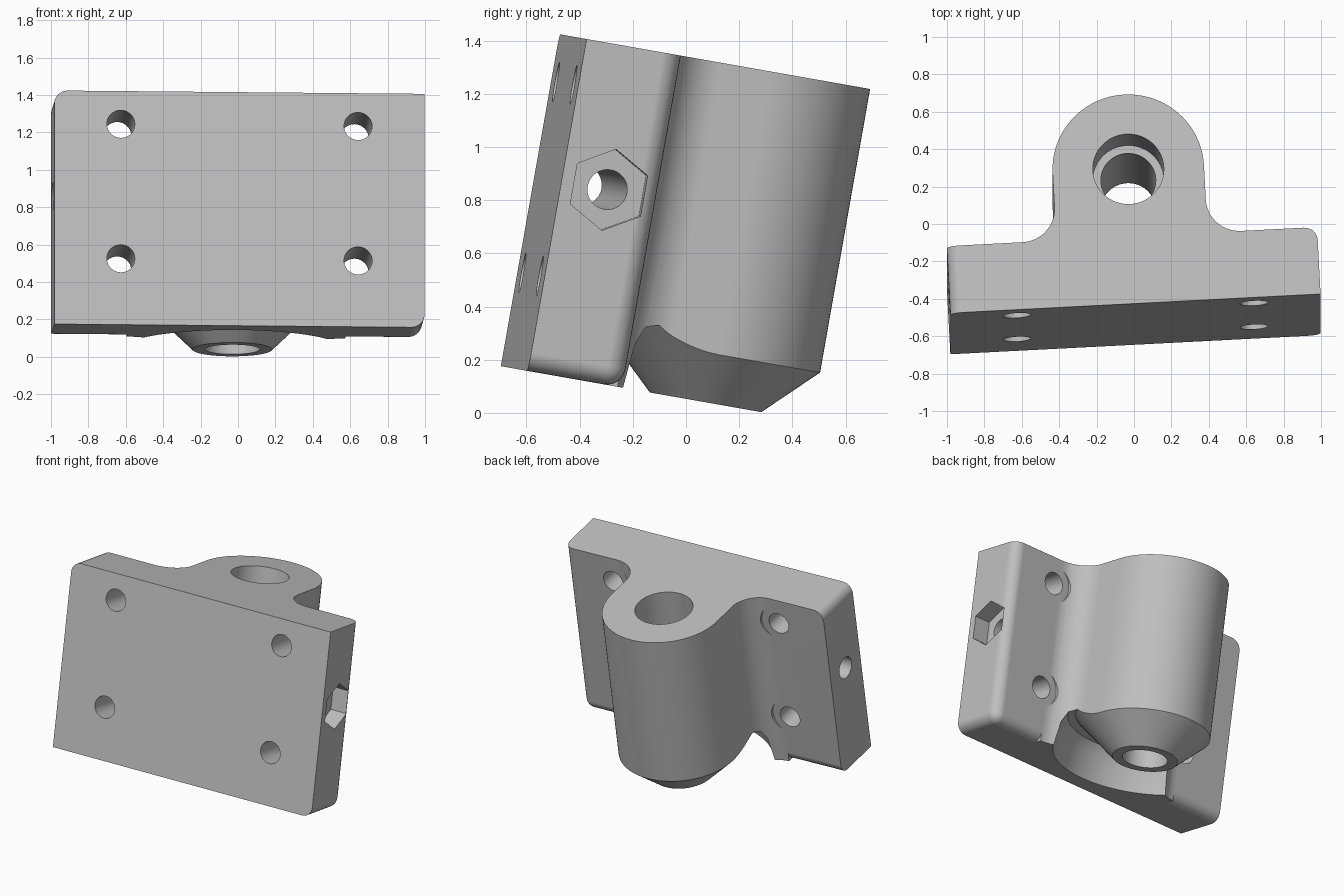
import bpy, bmesh, math
from mathutils import Matrix, Vector

cube = bpy.data.objects.get("Cube")
if cube:
    bpy.data.objects.remove(cube, do_unlink=True)

# Main dimensions, with the boss axis as the local origin
BOTTOM, TOP = 0.052, 1.32
HALF_WIDTH = 0.991
FRONT, BACK = -0.731, -0.367
BOSS_R, FILLET = 0.405, 0.18
HOLE_R = 0.075
MID_Z = 0.776

grey = bpy.data.materials.new("light_grey")
grey.use_nodes = True
grey.diffuse_color = (0.52, 0.52, 0.52, 1)
grey.node_tree.nodes["Principled BSDF"].inputs["Base Color"].default_value = (0.52, 0.52, 0.52, 1)


def to_object(name, bm):
    bmesh.ops.recalc_face_normals(bm, faces=bm.faces)
    mesh = bpy.data.meshes.new(name)
    bm.to_mesh(mesh)
    bm.free()
    mesh.materials.append(grey)
    obj = bpy.data.objects.new(name, mesh)
    bpy.context.collection.objects.link(obj)
    return obj


def cylinder(name, radius, start, end, sides=64):
    """Solid cylinder between two points."""
    start, end = Vector(start), Vector(end)
    axis = end - start
    bm = bmesh.new()
    turn = axis.to_track_quat('Z', 'Y').to_matrix().to_4x4()
    bmesh.ops.create_cone(bm, cap_ends=True, segments=sides, radius1=radius,
                          radius2=radius, depth=axis.length,
                          matrix=Matrix.Translation((start + end) / 2) @ turn)
    return to_object(name, bm)


def prism(name, outline, low, high):
    bm = bmesh.new()
    face = bm.faces.new([bm.verts.new((x, y, low)) for x, y in outline])
    new = bmesh.ops.extrude_face_region(bm, geom=[face])["geom"]
    bmesh.ops.translate(bm, vec=(0, 0, high - low),
                        verts=[g for g in new if isinstance(g, bmesh.types.BMVert)])
    return to_object(name, bm)


def ring(name, section, steps=96):
    """Closed cross-section (radius, z) turned around the z axis."""
    bm = bmesh.new()
    loops = []
    for i in range(steps):
        a = 2 * math.pi * i / steps
        loops.append([bm.verts.new((r * math.cos(a), r * math.sin(a), z)) for r, z in section])
    n = len(section)
    for i in range(steps):
        p, q = loops[i], loops[(i + 1) % steps]
        for j in range(n):
            k = (j + 1) % n
            bm.faces.new((p[j], p[k], q[k], q[j]))
    return to_object(name, bm)


def combine(target, tool, operation):
    tool.hide_render = True
    mod = target.modifiers.new(operation.lower(), 'BOOLEAN')
    mod.operation, mod.solver, mod.object = operation, 'EXACT', tool
    bpy.ops.object.select_all(action='DESELECT')
    bpy.context.view_layer.objects.active = target
    target.select_set(True)
    bpy.ops.object.modifier_apply(modifier=mod.name)
    bpy.data.objects.remove(tool, do_unlink=True)


def arc(cx, cy, r, a0, a1, steps):
    return [(cx + r * math.cos(math.radians(a0 + (a1 - a0) * i / steps)),
             cy + r * math.sin(math.radians(a0 + (a1 - a0) * i / steps)))
            for i in range(steps + 1)]


# Mounting plate with some rounded edges
bm = bmesh.new()
bmesh.ops.create_cube(bm, size=1)
for v in bm.verts:
    v.co = ((HALF_WIDTH if v.co.x > 0 else -HALF_WIDTH),
            (BACK if v.co.y > 0 else FRONT),
            (TOP if v.co.z > 0 else BOTTOM))
rounded = []
for e in bm.edges:
    m = (e.verts[0].co + e.verts[1].co) / 2
    right, left = m.x > 0.9, m.x < -0.9
    low, high = m.z < 0.1, m.z > 1.3
    back = m.y > BACK - 0.01
    if (right and low) or (left and high) or (back and low) or (back and right):
        rounded.append(e)
bmesh.ops.bevel(bm, geom=rounded, offset=0.07, segments=6, profile=0.5, affect='EDGES')
bracket = to_object("bracket", bm)

# Boss with its filleted neck
side = BOSS_R + FILLET
outline = [(side, BACK - 0.1)]
outline += arc(side, BACK + FILLET, FILLET, 270, 180, 12)
outline += arc(0, 0, BOSS_R, 0, 180, 48)
outline += arc(-side, BACK + FILLET, FILLET, 0, -90, 12)
outline += [(-side, BACK - 0.1)]
combine(bracket, prism("boss", outline, BOTTOM, TOP), 'UNION')

# Tapered lower end of the boss and the relief around it
relief = [(0.213, 0), (0.405, 0.185), (0.48, 0.255), (0.53, 0.24),
          (0.57, 0.17), (0.6, 0), (0.6, -0.1), (0.213, -0.1)]
combine(bracket, ring("relief_cutter", [(r, z + BOTTOM) for r, z in relief]), 'DIFFERENCE')

# Stepped bore through the boss
combine(bracket, cylinder("bore_cutter", 0.147, (0, 0, -0.2), (0, 0, 1.6)), 'DIFFERENCE')
combine(bracket, cylinder("counterbore_cutter", 0.19, (0, 0, TOP - 0.35), (0, 0, 1.6)), 'DIFFERENCE')

# Four mounting holes with spot faces at the back
for x in (-0.635, 0.635):
    for z in (MID_Z - 0.365, MID_Z + 0.365):
        combine(bracket, cylinder("spot_cutter", 0.13, (x, BACK + 0.001, z), (x, 0.1, z)), 'DIFFERENCE')
        combine(bracket, cylinder("hole_cutter", HOLE_R, (x, -0.9, z), (x, -0.2, z), 40), 'DIFFERENCE')

# Cross hole with a six-sided nut pocket
mid_y = (FRONT + BACK) / 2
combine(bracket, cylinder("cross_cutter", HOLE_R, (-1.2, mid_y, MID_Z), (1.2, mid_y, MID_Z), 40), 'DIFFERENCE')
hexagon = [(0.155 * math.sin(math.radians(60 * i)), 0.155 * math.cos(math.radians(60 * i)))
           for i in range(6)]
pocket = prism("pocket_cutter", hexagon, HALF_WIDTH - 0.12, 1.2)
pocket.data.transform(Matrix.Translation((0, mid_y, MID_Z)) @
                      Matrix(((0, 0, 1, 0), (1, 0, 0, 0), (0, 1, 0, 0), (0, 0, 0, 1))))
combine(bracket, pocket, 'DIFFERENCE')

# Lean the finished bracket into place
bracket.data.transform(Matrix.Rotation(math.radians(-10), 4, 'X') @
                       Matrix.Rotation(math.radians(3), 4, 'Z') @
                       Matrix.Translation((-0.027, 0.067, 0)))

# Smooth shading with crisp edges
bpy.ops.object.select_all(action='DESELECT')
bracket.select_set(True)
bpy.context.view_layer.objects.active = bracket
bpy.ops.object.shade_smooth_by_angle(angle=math.radians(30))
weighted = bracket.modifiers.new("weighted_normals", 'WEIGHTED_NORMAL')
weighted.keep_sharp = True
